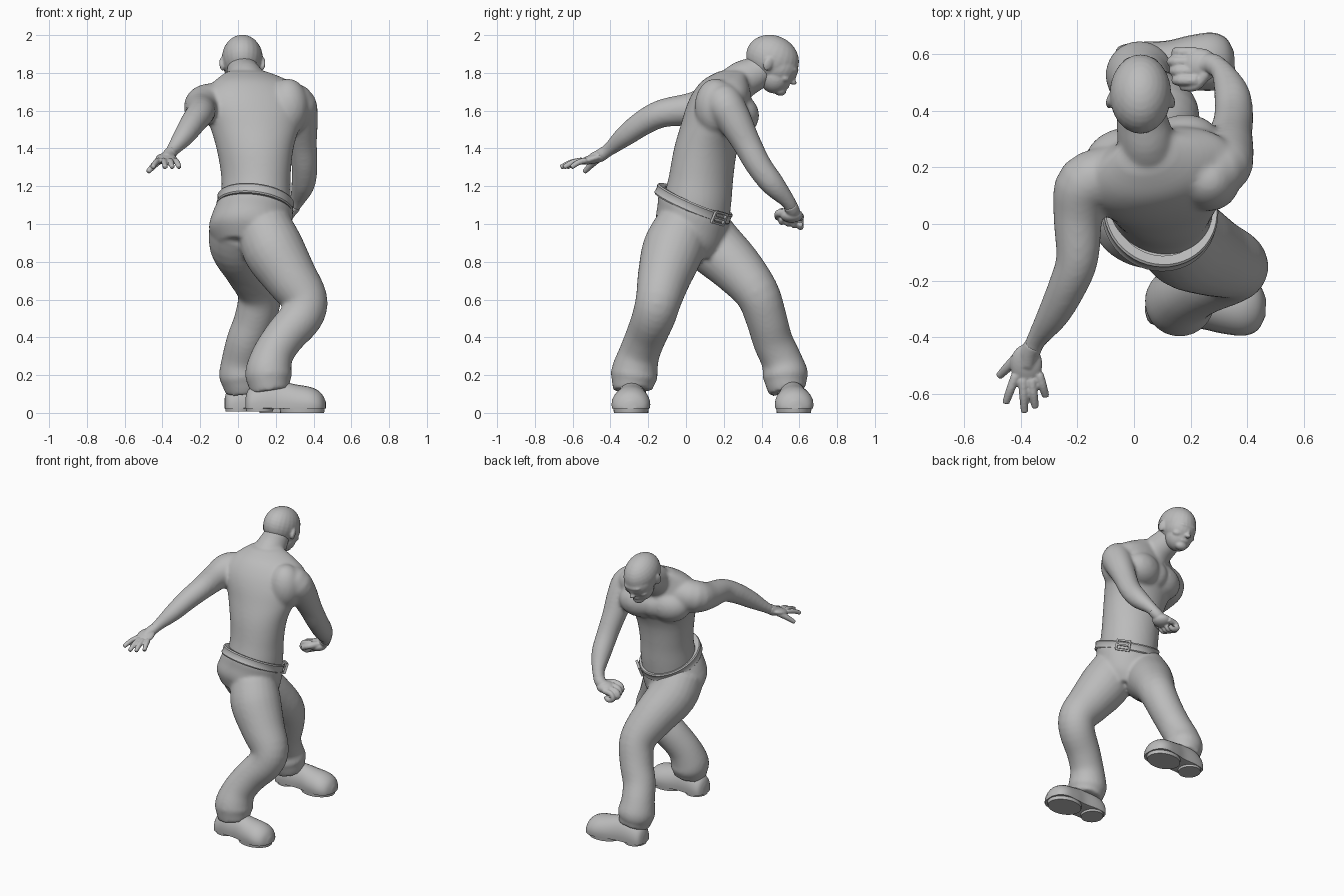
import bpy, bmesh
from math import cos, sin, tau, radians
from mathutils import Vector, Matrix, Quaternion

if "Cube" in bpy.data.objects:
    bpy.data.objects.remove(bpy.data.objects["Cube"])

grey = bpy.data.materials.new("plain grey")
grey.use_nodes = True
COLOUR = (0.5, 0.5, 0.5, 1)
grey.diffuse_color = COLOUR
grey.node_tree.nodes["Principled BSDF"].inputs["Base Color"].default_value = COLOUR
UP = Vector((0, 0, 1))


def spline(rows, steps):
    """Smooth curve through rows of numbers."""
    pts = [rows[0]] + list(rows) + [rows[-1]]
    out = []
    for p0, p1, p2, p3 in zip(pts, pts[1:], pts[2:], pts[3:]):
        for i in range(steps):
            t = i / steps
            out.append([b + 0.5 * t * (c - a + t * (2*a - 5*b + 4*c - d + t * (3*(b - c) + d - a)))
                        for a, b, c, d in zip(p0, p1, p2, p3)])
    return out + [list(rows[-1])]


def loft(bm, rows, axis=None, sides=24, steps=4, floor=None, matrix=None):
    """Tube through rows of x, y, z, radius [, second radius, turn]."""
    rows = [(r + (r[3], 0) if len(r) == 4 else r) for r in rows]
    rows = spline(rows, steps)
    mids = [Vector(r[:3]) for r in rows]
    rings, old, q = [], UP, Quaternion()
    for i, (x, y, z, a, b, turn) in enumerate(rows):
        n = Vector(axis) if axis else mids[min(i + 1, len(mids) - 1)] - mids[max(i - 1, 0)]
        n.normalize()
        q = old.rotation_difference(n) @ q
        old = n
        spin = Quaternion(UP, radians(turn))
        ring = []
        for k in range(sides):
            w = tau * k / sides
            p = mids[i] + q @ (spin @ Vector((a * cos(w), b * sin(w), 0)))
            if floor is not None:
                p.z = max(p.z, floor)
            ring.append(bm.verts.new(matrix @ p if matrix else p))
        rings.append(ring)
    for r, s in zip(rings, rings[1:]):
        for k in range(sides):
            j = (k + 1) % sides
            bm.faces.new((r[k], r[j], s[j], s[k]))
    bm.faces.new(rings[0][::-1])
    bm.faces.new(rings[-1])


def ball(bm, at, size, frame=Matrix(), rot=Matrix()):
    m = frame @ Matrix.Translation(at) @ rot @ Matrix.Diagonal((*size, 1))
    bmesh.ops.create_uvsphere(bm, u_segments=24, v_segments=16, radius=1, matrix=m)


def finish(bm, name, voxel=None, smooth=4):
    bmesh.ops.recalc_face_normals(bm, faces=bm.faces)
    mesh = bpy.data.meshes.new(name)
    bm.to_mesh(mesh)
    bm.free()
    obj = bpy.data.objects.new(name, mesh)
    bpy.context.collection.objects.link(obj)
    mesh.materials.append(grey)
    bpy.ops.object.select_all(action='DESELECT')
    obj.select_set(True)
    bpy.context.view_layer.objects.active = obj
    bpy.ops.object.shade_smooth_by_angle(angle=radians(45))
    if voxel:
        blend = obj.modifiers.new("blend", 'REMESH')
        blend.mode, blend.voxel_size, blend.use_smooth_shade = 'VOXEL', voxel, True
        relax = obj.modifiers.new("relax", 'SMOOTH')
        relax.factor, relax.iterations = 0.5, smooth


# Bare torso, twisting from the hips to the shoulders
body = bmesh.new()
loft(body, [(.095, .055, 1.02, .18, .17, -40), (.095, .06, 1.12, .187, .178, -35),
            (.095, .08, 1.25, .187, .168, -25), (.09, .105, 1.4, .205, .168, -8),
            (.09, .145, 1.52, .24, .174, 4), (.09, .172, 1.62, .275, .167, 10),
            (.09, .19, 1.7, .262, .143, 13), (.07, .21, 1.765, .19, .11, 13),
            (.045, .25, 1.81, .1, .07, 13)], axis=(0, 0, 1), sides=40)
turn = Matrix.Rotation(radians(13), 4, 'Z')
for x, y in ((-.035, .235), (.165, .28)):
    ball(body, (x, y, 1.575), (.14, .105, .11), rot=turn)
ball(body, (.06, .26, 1.575), (.1, .1, .1), rot=turn)
ball(body, (.265, .155, 1.62), (.11, .11, .15))

# Neck
loft(body, [(.06, .2, 1.65, .1), (.045, .28, 1.75, .102), (.028, .37, 1.8, .09), (.022, .45, 1.86, .07)])

# Arm swung back
loft(body, [(-.06, .18, 1.65, .1), (-.17, .14, 1.635, .105), (-.197, .03, 1.608, .088),
            (-.2, -.12, 1.587, .075), (-.235, -.22, 1.54, .068), (-.285, -.32, 1.468, .057),
            (-.345, -.41, 1.392, .036), (-.365, -.46, 1.36, .035)])

# Arm held forwards
loft(body, [(.2, .19, 1.66, .095), (.305, .2, 1.64, .102), (.33, .25, 1.56, .093),
            (.342, .32, 1.43, .076), (.352, .385, 1.31, .069), (.345, .46, 1.21, .063),
            (.31, .54, 1.12, .04), (.275, .565, 1.07, .037)])
finish(body, "torso_and_arms", .011, 10)

# Head, tipped forwards
skull = bmesh.new()
head = Matrix.Translation((.023, .461, 1.858)) @ Matrix.Rotation(radians(-25), 4, 'X')
for at, size in (((0, -.01, .015), (.109, .144, .122)),    # skull
                 ((0, .035, -.01), (.1, .108, .1)),        # forehead and temples
                 ((0, .046, -.065), (.086, .084, .09)),    # jaw
                 ((0, .095, -.12), (.042, .036, .03)),     # chin
                 ((0, .113, .01), (.066, .03, .018)),      # brow
                 ((0, .128, -.028), (.014, .018, .034)),   # nose bridge
                 ((0, .138, -.052), (.021, .023, .015)),   # nose tip
                 ((0, .116, -.086), (.036, .018, .016))):  # lips
    ball(skull, at, size, head)
for s in (-1, 1):
    ball(skull, (s * .106, -.018, -.02), (.014, .027, .038), head, Matrix.Rotation(s * .35, 4, 'Z'))
    ball(skull, (s * .05, .09, -.052), (.034, .03, .022), head)
finish(skull, "head", .0065, 4)

# Open hand
open_hand = bmesh.new()
loft(open_hand, [(-.352, -.425, 1.383, .033), (-.368, -.455, 1.362, .034), (-.378, -.5, 1.345, .028)])
ball(open_hand, (-.38, -.495, 1.345), (.057, .074, .024), rot=Matrix.Rotation(.3, 4, 'X'))
for x, y, tx, ty in ((-.418, -.535, -.453, -.632), (-.393, -.55, -.386, -.664),
                     (-.362, -.55, -.348, -.648), (-.335, -.53, -.311, -.608)):
    loft(open_hand, [(x, y, 1.337, .0165), ((x + tx) / 2, (y + ty) / 2, 1.326, .016),
                     (tx, ty, 1.3, .0135)], sides=10)
loft(open_hand, [(-.4, -.46, 1.35, .021), (-.445, -.505, 1.31, .018), (-.477, -.538, 1.275, .0135)], sides=10)
finish(open_hand, "open_hand", .0055, 3)

# Fist with curled fingers
fist = bmesh.new()
loft(fist, [(.3, .55, 1.1, .037), (.275, .565, 1.07, .037), (.24, .562, 1.05, .035)])
ball(fist, (.235, .56, 1.045), (.062, .06, .038))
for i in range(4):
    y, z, d = .507 + .033 * i, .014 - .009 * i, .008 * (i % 3)
    loft(fist, [(.22, y, 1.052 + z, .02), (.165 - d, y, 1.045 + z, .0185), (.15 - d, y, 1.012 + z, .018),
                (.185, y, .997 + z, .017), (.21, y, 1.015 + z, .014)], sides=10)
loft(fist, [(.25, .53, 1.06, .024), (.215, .488, 1.055, .02), (.165, .486, 1.03, .015)], sides=10)
finish(fist, "fist", .0055, 3)

# Trousers: seat and two bent legs
trousers = bmesh.new()
loft(trousers, [(.096, .05, 1.125, .19, .19, 0), (.09, .04, 1.085, .203, .2, 0),
                (.075, .035, 1.03, .212, .2, 0), (.058, .022, .95, .214, .195, 0),
                (.055, .02, .87, .17, .16, 0)], axis=(.13, .41, 1), sides=40)
loft(trousers, [(.14, -.02, .98, .15), (.19, -.07, .86, .163), (.277, -.115, .72, .142),
                (.352, -.145, .6, .122), (.335, -.17, .51, .115), (.25, -.21, .41, .108),
                (.19, -.245, .32, .108), (.165, -.268, .24, .12), (.162, -.275, .195, .124),
                (.165, -.28, .155, .112), (.17, -.28, .12, .105)])
loft(trousers, [(.01, .06, .99, .16), (.007, .14, .89, .158), (.065, .265, .77, .14),
                (.115, .375, .635, .118), (.09, .425, .5, .109), (.045, .46, .38, .106),
                (.022, .505, .28, .108), (.02, .525, .205, .121), (.026, .53, .16, .11),
                (.033, .54, .115, .1)])
finish(trousers, "trousers", .011, 8)

# Belt, two rounded edges around a flat band
tilt = Matrix.Translation((.092, .04, 1.108)) @ UP.rotation_difference(Vector((.13, .42, 1))).to_matrix().to_4x4()
belt = bmesh.new()
section = [(.18, -.027), (.205, -.028), (.21, -.02), (.207, -.01), (.207, .01),
           (.21, .02), (.204, .028), (.17, .024)]
count = 48
rings = [[belt.verts.new(tilt @ Vector((r * .975 * cos(tau * k / count), r * 1.03 * sin(tau * k / count), z)))
          for r, z in section] for k in range(count)]
for k in range(count):
    a, b = rings[k], rings[(k + 1) % count]
    for j in range(len(section)):
        m = (j + 1) % len(section)
        belt.faces.new((a[j], b[j], b[m], a[m]))
finish(belt, "belt")

# Buckle: a square frame with a pin, on the front of the belt
buckle = bmesh.new()
front = tilt @ Matrix.Rotation(radians(45), 4, 'Z') @ Matrix.Translation((.216, 0, 0))
for y, z, w, h in ((0, .03, .09, .012), (0, -.03, .09, .012), (-.042, 0, .012, .06),
                   (.042, 0, .012, .06), (0, 0, .08, .01)):
    m = front @ Matrix.Translation((0, y, z)) @ Matrix.Diagonal((.016, w, h, 1))
    bmesh.ops.create_cube(buckle, size=1, matrix=m)
finish(buckle, "belt_buckle")


# Shoes with a sole and a separate heel
def shoe(name, x, y, yaw):
    bm = bmesh.new()
    place = Matrix.Translation((x, y, 0)) @ Matrix.Rotation(radians(yaw), 4, 'Z')
    outline = [(0, .08, .03), (.02, .13, .07), (.09, .17, .082), (.19, .165, .082),
               (.27, .15, .096), (.35, .135, .102), (.4, .105, .08), (.425, .06, .03)]
    loft(bm, [(d, 0, t * .32, t * .68, w, 0) for d, t, w in outline],
         axis=(1, 0, 0), floor=.022, matrix=place)
    for d, length, w, low in ((.075, .073, .076, .008), (.3, .12, .094, 0)):
        m = place @ Matrix.Translation((d, 0, .013 + low / 2)) @ Matrix.Diagonal((length, w, 1, 1))
        bmesh.ops.create_cone(bm, cap_ends=True, segments=28, radius1=.97, radius2=1,
                              depth=.026 - low, matrix=m)
    finish(bm, name)


shoe("back_shoe", .04, -.28, -2)
shoe("front_shoe", -.07, .555, 3)
